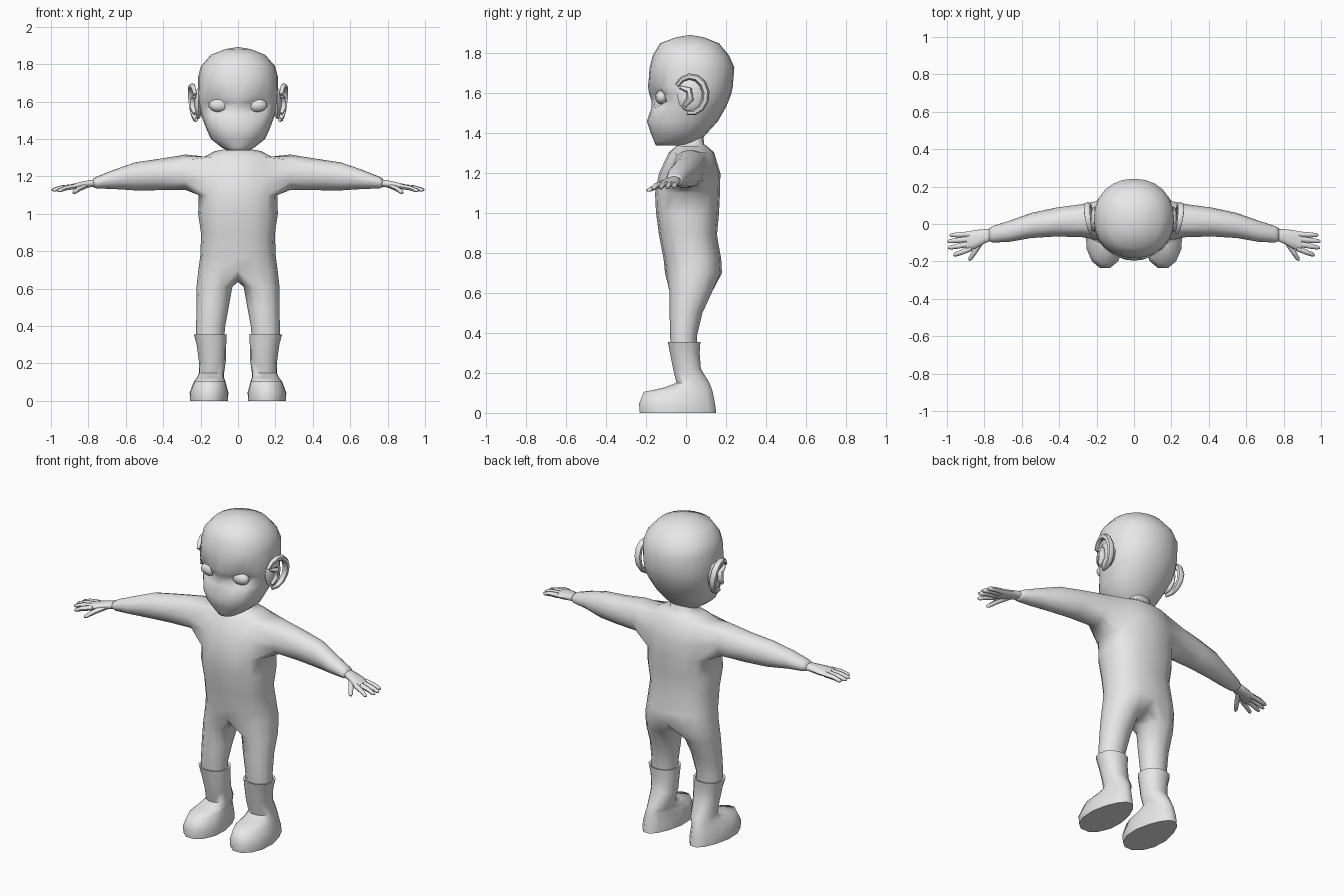
import bpy, bmesh, math
from mathutils import Vector

if "Cube" in bpy.data.objects:
    bpy.data.objects.remove(bpy.data.objects["Cube"])

gray = bpy.data.materials.new("plain gray")
gray.diffuse_color = (0.8, 0.8, 0.8, 1)
gray.use_nodes = True
gray.node_tree.nodes["Principled BSDF"].inputs["Base Color"].default_value = gray.diffuse_color


def finish(bm, name, mirror=True, angle=60):
    bmesh.ops.recalc_face_normals(bm, faces=bm.faces)
    me = bpy.data.meshes.new(name)
    bm.to_mesh(me)
    bm.free()
    me.materials.append(gray)
    ob = bpy.data.objects.new(name, me)
    bpy.context.collection.objects.link(ob)
    bpy.ops.object.select_all(action='DESELECT')
    ob.select_set(True)
    bpy.context.view_layer.objects.active = ob
    bpy.ops.object.shade_smooth_by_angle(angle=math.radians(angle))
    if mirror:
        ob.modifiers.new("mirror", 'MIRROR').use_mirror_merge = False
    return ob


def oval(n, rx, ry, power=2.0):
    """Points of a rounded-box outline, starting at +x and turning to +y."""
    pts = []
    for i in range(n):
        c, s = math.cos(2 * math.pi * i / n), math.sin(2 * math.pi * i / n)
        f = lambda v: math.copysign(abs(v) ** (2 / power), v) if abs(v) > 1e-6 else 0
        pts.append((rx * f(c), ry * f(s)))
    return pts


def skin(bm, a, b):
    n = len(a)
    return [bm.faces.new((a[i], a[(i + 1) % n], b[(i + 1) % n], b[i])) for i in range(n)]


def loft(bm, rings, caps=(True, True)):
    rows = [[bm.verts.new(p) for p in r] for r in rings]
    for a, b in zip(rows, rows[1:]):
        skin(bm, a, b)
    if caps[0]:
        bm.faces.new(rows[0])
    if caps[1]:
        bm.faces.new(rows[-1])
    return rows


def tube(bm, path, radii, sides=6, ref=(0, 0, 1)):
    pts = [Vector(p) for p in path]
    rings = []
    for i, p in enumerate(pts):
        t = (pts[min(i + 1, len(pts) - 1)] - pts[max(i - 1, 0)]).normalized()
        u = t.cross(Vector(ref)).normalized()
        v = t.cross(u)
        rings.append([p + u * a + v * b for a, b in oval(sides, radii[i], radii[i])])
    loft(bm, rings)


def ball(bm, centre, size, u=12, v=8):
    made = bmesh.ops.create_uvsphere(bm, u_segments=u, v_segments=v, radius=1)["verts"]
    for w in made:
        w.co = Vector(centre) + Vector([w.co[k] * size[k] for k in range(3)])


def upright(z, rx, yf, yb, n, power, x=0):
    return [(x + a, (yf + yb) / 2 + b, z) for a, b in oval(n, rx, (yb - yf) / 2, power)]


def grow(bm, loop, rings, place):
    """Continue an open boundary as a limb; rings are (u, v, ru, rv, along)."""
    flat, place = place
    mid = sum((Vector(flat(w.co)) for w in loop), Vector((0, 0))) / len(loop)
    ang = lambda w: math.atan2(*(Vector(flat(w.co)) - mid).yx)
    row = sorted(loop, key=ang)
    n = len(row)
    start = [ang(w) for w in row]
    shift = sum(start[i] - 2 * math.pi * i / n for i in range(n)) / n
    for k, (u, v, ru, rv, along) in enumerate(rings):
        mix = 0.5 if k == 0 else 1
        new = []
        for i in range(n):
            a = start[i] * (1 - mix) + (2 * math.pi * i / n + shift) * mix
            new.append(bm.verts.new(place(u + ru * math.cos(a), v + rv * math.sin(a), along)))
        skin(bm, row, new)
        row = new
    bm.faces.new(row)


# Body: torso and neck, with arms and legs growing out of openings
bm = bmesh.new()
torso = [(.70, .212, -.105, .18), (.77, .202, -.112, .176), (.89, .197, -.135, .155),
         (1.0, .213, -.15, .165), (1.10, .21, -.155, .17), (1.20, .195, -.135, .172),
         (1.305, .18, -.085, .14), (1.335, .125, -.05, .105), (1.345, .07, -.035, .09),
         (1.42, .068, -.035, .085)]
rows = loft(bm, [upright(*t, 16, 2.4) for t in torso], (False, True))
arm = [(.018, 1.222, .088, .095, .28), (.01, 1.21, .077, .084, .42), (-.008, 1.2, .067, .075, .55),
       (-.04, 1.183, .056, .05, .67), (-.055, 1.167, .044, .032, .755), (-.057, 1.165, .034, .022, .775)]
leg = [(.126, .025, .096, .108, .61), (.136, 0, .086, .082, .50), (.147, -.012, .077, .068, .39),
       (.148, -.01, .074, .064, .30)]
crotch = [bm.verts.new((0, y, z)) for y, z in ((-.05, .65), (.03, .635), (.11, .65))]
for s, c in ((1, 0), (-1, 8)):
    cols = [(c + k) % 16 for k in range(-2, 3)]
    # shoulder opening: two rows by four columns
    patch = [rows[r][i] for r in (4, 5, 6) for i in cols]
    holes = [f for f in bm.faces if all(w in patch for w in f.verts)]
    hub = rows[5][c]
    bmesh.ops.delete(bm, geom=holes, context='FACES_ONLY')
    inner = [rows[5][cols[k]] for k in (1, 2, 3)]
    grow(bm, [w for w in patch if w not in inner], arm,
         (lambda p: (p.y, p.z), lambda u, v, x, s=s: (s * x, u, v)))
    # hip opening: half of the lowest ring plus the crotch
    half = [rows[0][(c + k) % 16] for k in range(-4, 5)]
    grow(bm, half + crotch, [(s * g[0],) + g[1:] for g in leg],
         (lambda p: (p.x, p.y), lambda u, v, z: (u, v, z)))
bmesh.ops.delete(bm, geom=[w for w in bm.verts if not w.link_faces], context='VERTS')
finish(bm, "body", False, 80)

# Head: stacked outlines, with eye sockets pressed into the face
bm = bmesh.new()
head = [(1.338, .06, -.15, .04), (1.355, .088, -.158, .065), (1.40, .145, -.176, .105),
        (1.46, .172, -.196, .16), (1.53, .198, -.172, .20), (1.56, .206, -.172, .213),
        (1.595, .213, -.184, .226), (1.63, .216, -.19, .234), (1.73, .214, -.182, .242),
        (1.79, .198, -.166, .215), (1.85, .145, -.13, .165), (1.88, .07, -.05, .09)]
rows = loft(bm, [upright(*h, 24, 2.15) for h in head], (True, False))
top = bm.verts.new((0, .02, 1.892))
for i in range(24):
    bm.faces.new((rows[-1][i], rows[-1][(i + 1) % 24], top))
for w in bm.verts:
    if w.co.y < -.05 and 1.54 < w.co.z < 1.61:
        w.co.y += .05 * math.exp(-((abs(w.co.x) - .11) / .045) ** 2)
finish(bm, "head", False, 80)

# Eyes
bm = bmesh.new()
ball(bm, (.102, -.122, 1.58), (.055, .032, .036))
finish(bm, "eyes")

# Ears: dish, curled rim and inner fold
bm = bmesh.new()
ball(bm, (.212, .025, 1.59), (.022, .07, .085), 10, 6)
rim, rad = [], []
for k in range(10):
    a = math.radians(150 - 28 * k)
    y, z = .078 * math.cos(a), .092 * math.sin(a)
    rim.append((.235 + .16 * y + .12 * z, .022 + y, 1.592 + z))
    rad.append(.010 + .009 * math.sin(math.pi * k / 9))
tube(bm, rim, rad, 6, (1, 0, 0))
tube(bm, [(.235, -.03, 1.63), (.24, .015, 1.615), (.24, .02, 1.57), (.232, -.01, 1.535)],
     [.008, .017, .019, .010], 6, (1, 0, 0))
finish(bm, "ears")

# Boots: turned-in rim, shaft, then a long rounded foot on a flat sole
bm = bmesh.new()
boot = [(.31, .07, -.07, .05, .148), (.352, .076, -.08, .062, .148), (.355, .088, -.093, .074, .148),
        (.30, .079, -.082, .07, .142), (.22, .073, -.066, .076, .137), (.15, .078, -.05, .12, .141),
        (.125, .08, -.12, .13, .147), (.105, .088, -.215, .138, .151), (.045, .108, -.24, .15, .155),
        (.0, .107, -.236, .156, .155)]
rings = []
for z, rx, yf, yb, x in boot:
    ring = upright(z, rx, yf, yb, 14, 2.15, x)
    if z < .2:  # slimmer heel
        ring = [(x + (p - x) * (1 - .25 * min(1, max(0, (q + .08) / .2))), q, r) for p, q, r in ring]
    rings.append(ring)
loft(bm, rings)
finish(bm, "boots")

# Hands: flat palm, four fingers and a thumb
bm = bmesh.new()
palm = [(.76, -.057, 1.165, .031, .02), (.80, -.066, 1.16, .038, .02),
        (.85, -.082, 1.151, .05, .018), (.895, -.094, 1.144, .052, .014)]
loft(bm, [[(x, y + a, z + b) for a, b in oval(10, ry, rz, 2.4)] for x, y, z, ry, rz in palm])
fingers = [((.88, -.055, 1.146), (.985, -.06, 1.13)), ((.88, -.081, 1.146), (.997, -.093, 1.128)),
           ((.88, -.107, 1.146), (.994, -.128, 1.126)), ((.87, -.13, 1.146), (.965, -.168, 1.122)),
           ((.81, -.085, 1.152), (.882, -.195, 1.112))]
for a, b in fingers:
    a, b = Vector(a), Vector(b)
    mid = a.lerp(b, .55) + Vector((0, 0, .004))
    tube(bm, [a, mid, a.lerp(b, .9), b], [.015, .0135, .011, .005])
finish(bm, "hands")
